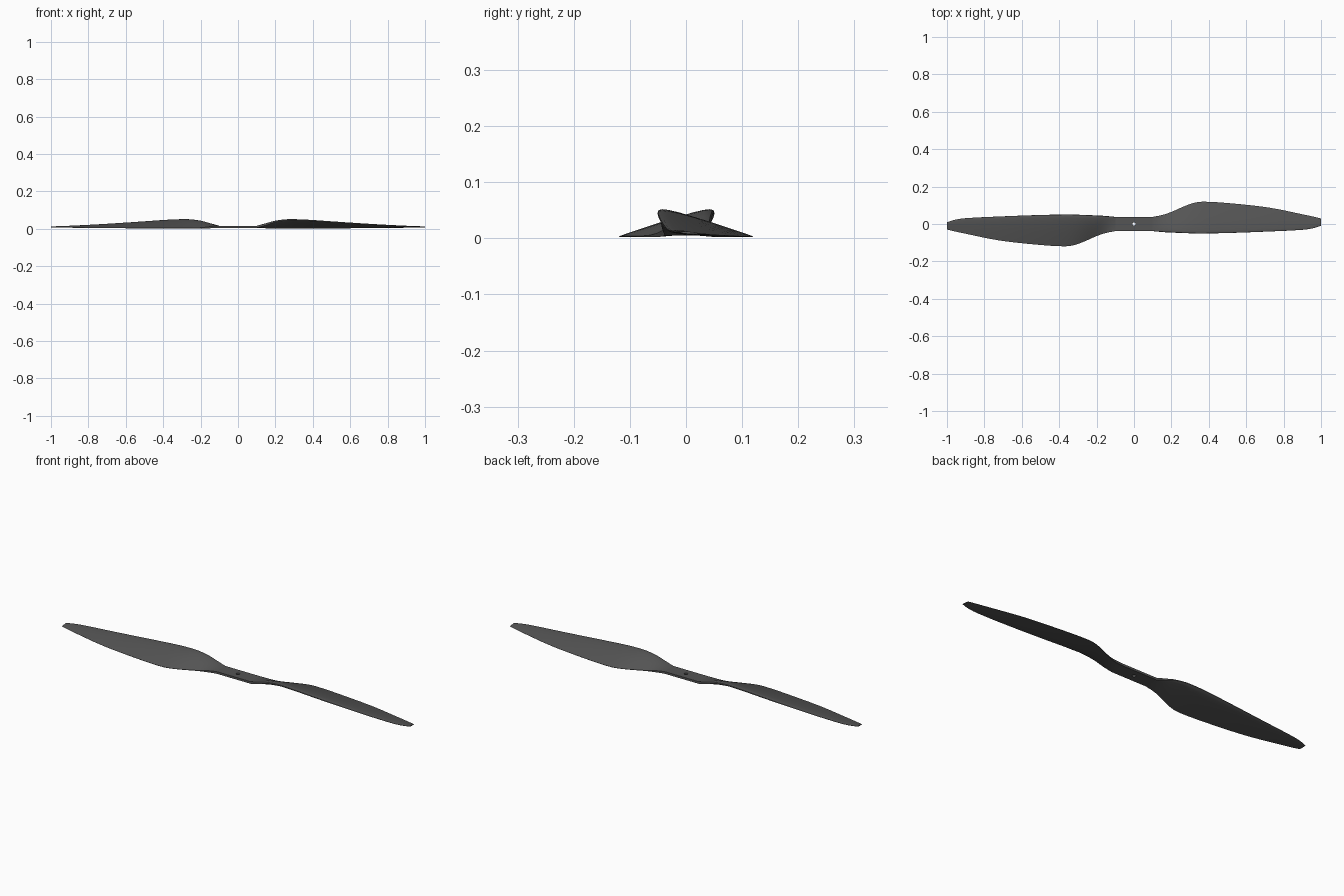
import bpy, bmesh, math
from mathutils import Vector

if "Cube" in bpy.data.objects:
    bpy.data.objects.remove(bpy.data.objects["Cube"])

mat = bpy.data.materials.new("dark grey")
mat.diffuse_color = (0.09, 0.09, 0.09, 1)
mat.use_nodes = True
mat.node_tree.nodes["Principled BSDF"].inputs["Base Color"].default_value = mat.diffuse_color

HX, HY, Z0, Z1 = 0.1, 0.038, 0.005, 0.016


def finish(bm, name, angle=35):
    bmesh.ops.recalc_face_normals(bm, faces=bm.faces)
    me = bpy.data.meshes.new(name)
    bm.to_mesh(me)
    bm.free()
    me.materials.append(mat)
    ob = bpy.data.objects.new(name, me)
    bpy.context.collection.objects.link(ob)
    bpy.ops.object.select_all(action='DESELECT')
    ob.select_set(True)
    bpy.context.view_layer.objects.active = ob
    bpy.ops.object.shade_smooth_by_angle(angle=math.radians(angle))
    return ob


# Blade stations: x, leading y, leading z, trailing y, trailing z, half thickness, airfoil blend
stations = [
    (0.10, -HY, 0.0105, HY, 0.0105, 0.0055, 0.0),
    (0.15, -0.042, 0.024, 0.047, 0.007, 0.008, 0.5),
    (0.20, -0.045, 0.039, 0.064, 0.004, 0.009, 0.9),
    (0.27, -0.048, 0.048, 0.095, 0.003, 0.0085, 1.0),
    (0.33, -0.050, 0.047, 0.115, 0.003, 0.008, 1.0),
    (0.38, -0.050, 0.045, 0.119, 0.003, 0.0075, 1.0),
    (0.50, -0.048, 0.037, 0.112, 0.003, 0.0065, 1.0),
    (0.72, -0.040, 0.023, 0.088, 0.004, 0.005, 1.0),
    (0.90, -0.031, 0.014, 0.052, 0.006, 0.0035, 1.0),
    (0.96, -0.022, 0.012, 0.039, 0.007, 0.003, 1.0),
    (1.00, -0.009, 0.011, 0.029, 0.008, 0.002, 1.0),
]
chord = [0, 0.03, 0.1, 0.22, 0.38, 0.55, 0.72, 0.88, 1]
thick = [0.25, 0.6, 0.85, 1.0, 1.0, 0.85, 0.6, 0.35, 0.1]


def smooth(rows, steps):
    # Cubic interpolation with slopes matched to the station spacing
    def slope(i, k):
        a, b = rows[max(i - 1, 0)], rows[min(i + 1, len(rows) - 1)]
        return (b[k] - a[k]) / (b[0] - a[0])
    out = []
    for i in range(len(rows) - 1):
        a, b = rows[i], rows[i + 1]
        h = b[0] - a[0]
        for s in range(steps):
            t = s / steps
            r = [a[0] + h * t]
            for k in range(1, 7):
                m0, m1 = slope(i, k) * h, slope(i + 1, k) * h
                r.append((2*t**3 - 3*t*t + 1) * a[k] + (t**3 - 2*t*t + t) * m0
                         + (3*t*t - 2*t**3) * b[k] + (t**3 - t*t) * m1)
            out.append(r)
    out.append(list(rows[-1]))
    return out


def section(r):
    x, ly, lz, ty, tz, h, f = r
    f = min(max(f, 0), 1)
    a, b = Vector((x, ly, lz)), Vector((x, ty, tz))
    d = (b - a).normalized()
    n = Vector((0, -d.z, d.y))
    up, low = [], []
    for t, w in zip(chord, thick):
        off = n * h * (1 - f + f * w)
        p = a.lerp(b, t)
        up.append(p + off)
        q = p - off
        q.z = max(q.z, 0)
        low.append(q)
    return up + low[::-1]


def blade(name, sign):
    bm = bmesh.new()
    rings = [[bm.verts.new((sign * p.x, sign * p.y, p.z)) for p in section(r)]
             for r in smooth(stations, 3)]
    n = len(rings[0])
    for a, b in zip(rings, rings[1:]):
        for i in range(n):
            j = (i + 1) % n
            bm.faces.new((a[i], a[j], b[j], b[i]))
    bm.faces.new(rings[-1])
    bm.faces.new(rings[0])
    finish(bm, name)


blade("right_blade", 1)
blade("left_blade", -1)

# Hub plate with a shaft hole through it
bm = bmesh.new()
corner = math.atan2(HY, HX)
angles = sorted([i * math.pi / 12 for i in range(24)]
                + [corner, math.pi - corner, math.pi + corner, 2 * math.pi - corner])
loops = []
for z, inner in ((Z0, True), (Z0, False), (Z1, False), (Z1, True)):
    ring = []
    for a in angles:
        c, s = math.cos(a), math.sin(a)
        r = 0.009 if inner else 1 / max(abs(c) / HX, abs(s) / HY)
        ring.append(bm.verts.new((r * c, r * s, z)))
    loops.append(ring)
n = len(angles)
for k in range(4):
    a, b = loops[k], loops[(k + 1) % 4]
    for i in range(n):
        j = (i + 1) % n
        bm.faces.new((a[i], a[j], b[j], b[i]))
finish(bm, "hub")
